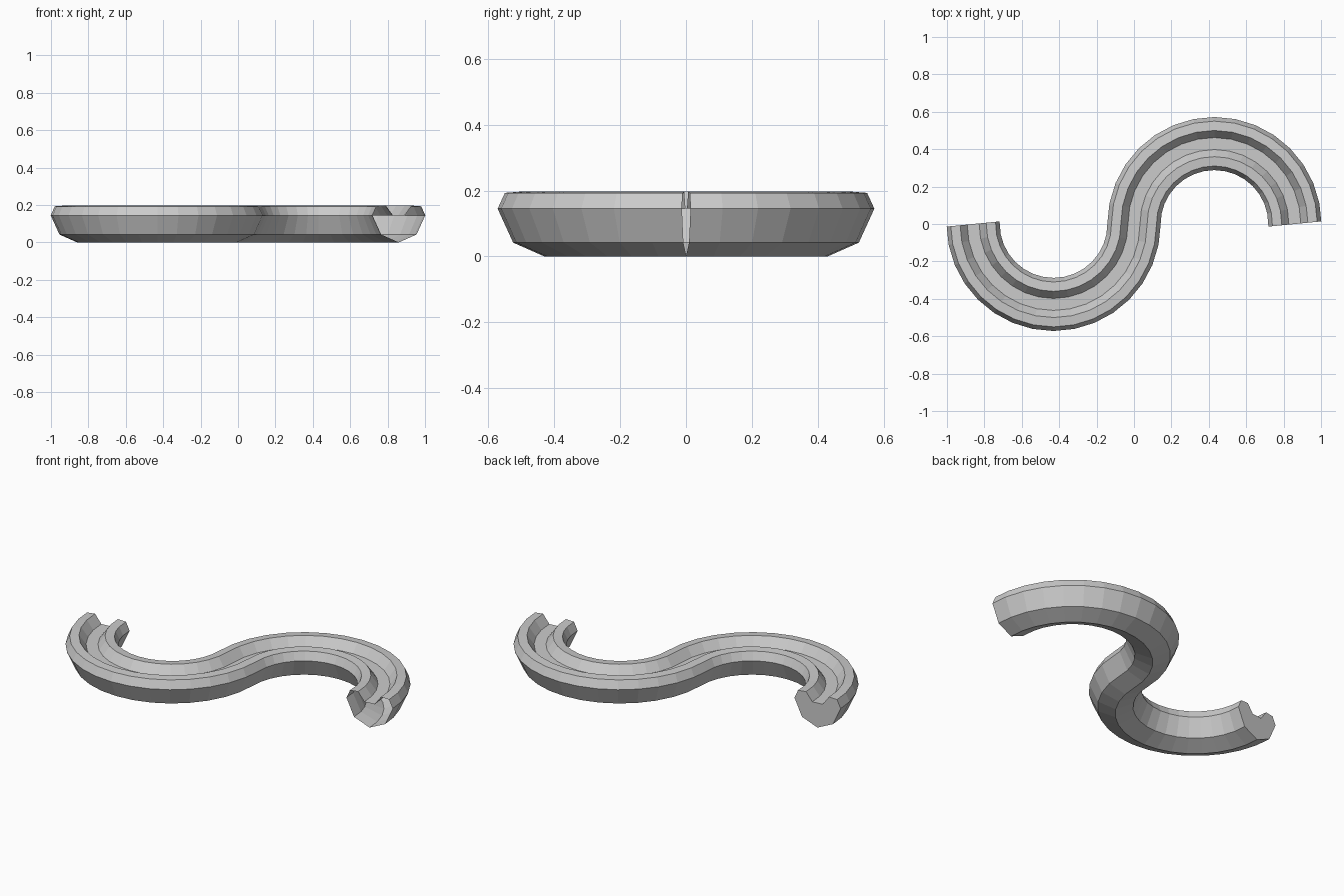
import bpy, bmesh, math
from mathutils import Vector

if "Cube" in bpy.data.objects:
    bpy.data.objects.remove(bpy.data.objects["Cube"])

# Cross-section of the grooved track: right half, (sideways, height)
half = [(0.095, 0.042), (0.142, 0.145), (0.12, 0.193), (0.07, 0.197), (0.032, 0.145)]
profile = [(0, 0)] + half + [(-u, z) for u, z in reversed(half)]

# S-shaped path: two half circles
R, SEG = 0.43, 16
path = [Vector((R + R * math.cos(math.pi * i / SEG), R * math.sin(math.pi * i / SEG), 0))
        for i in range(SEG + 1)]
path += [-p for p in reversed(path[:-1])]

bm = bmesh.new()
rings = []
for i, p in enumerate(path):
    a, b = path[max(i - 1, 0)], path[min(i + 1, len(path) - 1)]
    t = (b - a).normalized()
    side = Vector((t.y, -t.x, 0))
    rings.append([bm.verts.new(p + side * u + Vector((0, 0, z))) for u, z in profile])

# Track walls
n = len(profile)
for r0, r1 in zip(rings, rings[1:]):
    for j in range(n):
        k = (j + 1) % n
        bm.faces.new((r0[j], r0[k], r1[k], r1[j]))

# Left end is capped, right end is open
bm.faces.new(rings[-1])
bmesh.ops.recalc_face_normals(bm, faces=bm.faces)

mesh = bpy.data.meshes.new("curved_track")
bm.to_mesh(mesh)
bm.free()
track = bpy.data.objects.new("curved_track", mesh)
bpy.context.collection.objects.link(track)
